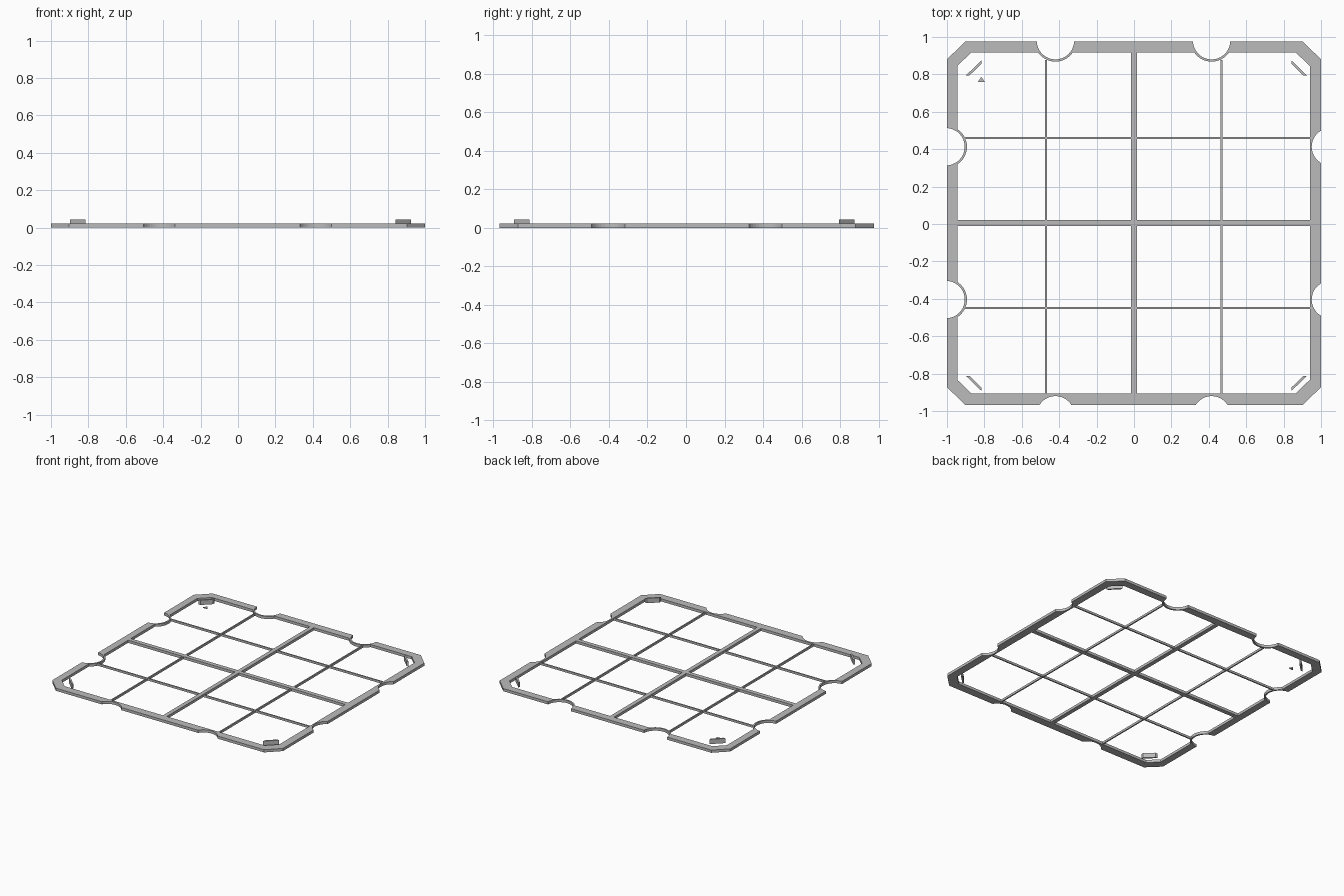
import bpy
import bmesh
import math

if "Cube" in bpy.data.objects:
    bpy.data.objects.remove(bpy.data.objects["Cube"], do_unlink=True)

TOP = 0.021
RADIUS = 0.1

grey = bpy.data.materials.new("plain grey")
grey.use_nodes = True
colour = (0.5, 0.5, 0.5, 1)
grey.diffuse_color = colour
grey.node_tree.nodes["Principled BSDF"].inputs["Base Color"].default_value = colour


def finish(name, bm):
    bmesh.ops.recalc_face_normals(bm, faces=bm.faces)
    mesh = bpy.data.meshes.new(name)
    bm.to_mesh(mesh)
    bm.free()
    mesh.materials.append(grey)
    obj = bpy.data.objects.new(name, mesh)
    bpy.context.collection.objects.link(obj)
    return obj


def prism(name, points, low, high):
    """Extrude a flat outline between two heights."""
    bm = bmesh.new()
    face = bm.faces.new([bm.verts.new((x, y, low)) for x, y in points])
    extruded = bmesh.ops.extrude_face_region(bm, geom=[face])["geom"]
    verts = [g for g in extruded if isinstance(g, bmesh.types.BMVert)]
    bmesh.ops.translate(bm, vec=(0, 0, high - low), verts=verts)
    return finish(name, bm)


def bar(name, x0, x1, y0, y1, low=0.0, high=TOP):
    return prism(name, [(x0, y0), (x1, y0), (x1, y1), (x0, y1)], low, high)


def octagon(x0, x1, y0, y1, cx, cy):
    """Rectangle with its corners cut by cx and cy."""
    return [(x0 + cx, y0), (x1 - cx, y0), (x1, y0 + cy), (x1, y1 - cy),
            (x1 - cx, y1), (x0 + cx, y1), (x0, y1 - cy), (x0, y0 + cy)]


def arc(cx, cy, radius, start, end, steps):
    angles = [math.radians(start + (end - start) * i / steps) for i in range(steps + 1)]
    return [(cx + radius * math.cos(a), cy + radius * math.sin(a)) for a in angles]


# Outer frame: two cut-cornered loops bridged into a solid ring
outer = octagon(-1, 1, -0.967, 0.975, 0.097, 0.095)
inner = octagon(-0.945, 0.94, -0.905, 0.917, 0.075, 0.072)
bm = bmesh.new()
loops = [[bm.verts.new((x, y, z)) for x, y in pts]
         for pts, z in ((outer, 0), (outer, TOP), (inner, TOP), (inner, 0))]
for k in range(4):
    a, b = loops[k], loops[(k + 1) % 4]
    for i in range(8):
        j = (i + 1) % 8
        bm.faces.new((a[i], a[j], b[j], b[i]))
frame = finish("frame", bm)

# Round notches: centre and, where the notch breaks through, direction inward
notches = [(-0.42, 0.98, 270), (0.415, 0.98, 270),
           (-1.005, 0.413, 0), (-1.005, -0.404, 0),
           (-0.42, -1.02, None), (0.415, -1.02, None),
           (1.05, 0.413, None), (1.05, -0.404, None)]
for cx, cy, inward in notches:
    cutter = prism("notch_cutter", arc(cx, cy, RADIUS, 0, 350, 35), -0.1, 0.1)
    cutter.hide_render = True
    mod = frame.modifiers.new("notch", 'BOOLEAN')
    mod.operation = 'DIFFERENCE'
    mod.solver = 'EXACT'
    mod.object = cutter
    bpy.context.view_layer.objects.active = frame
    bpy.ops.object.modifier_apply(modifier=mod.name)
    bpy.data.objects.remove(cutter, do_unlink=True)
    # Thin curved wall bridging the broken frame
    if inward is not None:
        near = arc(cx, cy, RADIUS, inward - 86, inward + 86, 20)
        far = arc(cx, cy, RADIUS + 0.012, inward + 86, inward - 86, 20)
        prism("notch_wall", near + far, 0, TOP)

# Wide centre cross
bar("centre_bar_long", -0.017, 0.016, -0.905, 0.917)
bar("centre_bar_left", -0.945, -0.017, -0.012, 0.022)
bar("centre_bar_right", 0.016, 0.94, -0.012, 0.022)

# Thin dividers
for x in (-0.47, 0.467):
    bar("thin_bar_long", x - 0.005, x + 0.005, -0.905, 0.877, 0.002, TOP - 0.002)
for y in (-0.45, 0.46):
    bar("thin_bar_cross", -0.907, 0.94, y - 0.005, y + 0.005, 0.002, TOP - 0.002)

# Slanted upright tabs inside the four corners
for sx in (-1, 1):
    for sy in (-1, 1):
        tab = [(0.912, 0.803), (0.893, 0.803), (0.829, 0.865), (0.829, 0.883)]
        prism("corner_tab", [(0.013 + sx * x, -0.009 + sy * y) for x, y in tab],
              0.006, 0.043)

# Small triangular marker
prism("triangle_marker", [(-0.834, 0.76), (-0.798, 0.76), (-0.816, 0.787)], 0.008, 0.015)
